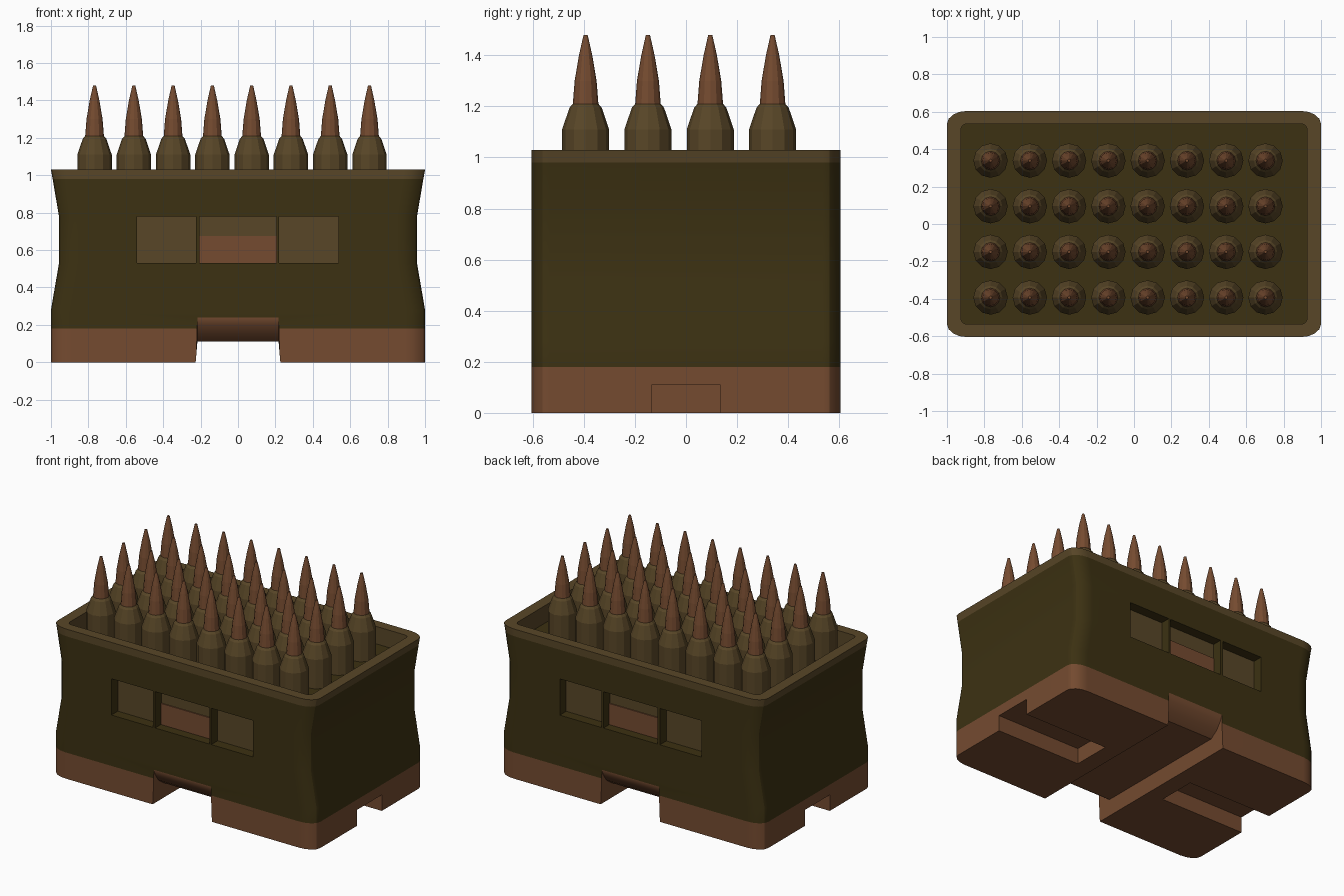
import bpy, bmesh, math

if "Cube" in bpy.data.objects:
    bpy.data.objects.remove(bpy.data.objects["Cube"])


def material(name, rgb):
    m = bpy.data.materials.new(name)
    lin = [((c / 255 + 0.055) / 1.055) ** 2.4 for c in rgb]
    m.diffuse_color = (*lin, 1)
    m.use_nodes = True
    m.node_tree.nodes["Principled BSDF"].inputs["Base Color"].default_value = m.diffuse_color
    return m


OLIVE = material("dark olive", (60, 49, 18))
KHAKI = material("khaki brown", (88, 70, 39))
COPPER = material("copper brown", (117, 75, 48))


def finish(bm, name, mats):
    bmesh.ops.recalc_face_normals(bm, faces=bm.faces[:])
    me = bpy.data.meshes.new(name)
    bm.to_mesh(me)
    bm.free()
    for m in mats:
        me.materials.append(m)
    ob = bpy.data.objects.new(name, me)
    bpy.context.collection.objects.link(ob)
    return ob


def rounded_rect(hx, hy, rx, ry, seg=4):
    pts = []
    for q, (sx, sy) in enumerate([(1, 1), (-1, 1), (-1, -1), (1, -1)]):
        for i in range(seg + 1):
            a = math.pi / 2 * (q + i / seg)
            pts.append((sx * (hx - rx) + rx * math.cos(a),
                        sy * (hy - ry) + ry * math.sin(a)))
    return pts


def loft(bm, rings):
    loops = [[bm.verts.new(p) for p in r] for r in rings]
    for a, b in zip(loops, loops[1:]):
        n = len(a)
        for i in range(n):
            bm.faces.new((a[i], a[(i + 1) % n], b[(i + 1) % n], b[i]))
    bm.faces.new(loops[0][::-1])
    bm.faces.new(loops[-1])


def box(name, x0, x1, y0, y1, z0, z1, mat):
    bm = bmesh.new()
    loft(bm, [[(x0, y0, z), (x1, y0, z), (x1, y1, z), (x0, y1, z)] for z in (z0, z1)])
    return finish(bm, name, [mat])


# Crate body: waisted sides, rim and shallow open tray on top
rings = []
for z, hx in [(0, 1), (0.18, 1), (0.28, 1), (0.53, 0.957), (0.78, 0.957), (0.98, 0.991), (1.03, 1)]:
    rings.append([(x, y, z) for x, y in rounded_rect(hx, 0.605, 0.11, 0.07)])
for z in (1.03, 0.91):
    rings.append([(x, y, z) for x, y in rounded_rect(0.925, 0.535, 0.03, 0.03)])
bm = bmesh.new()
loft(bm, rings)
body = finish(bm, "crate_body", [OLIVE, KHAKI, COPPER])

# Cutters: windows on both long sides
cutters = []
WINDOWS = [(-0.54, -0.225), (-0.207, 0.205), (0.22, 0.537)]
for s in (-1, 1):
    for x0, x1 in WINDOWS:
        y0, y1 = sorted((s * 0.535, s * 0.7))
        cutters.append(box("window_cutter", x0, x1, y0, y1, 0.53, 0.78, OLIVE))

# Cutter: lengthwise channel under the base with flared scooped ends
half = [(0.8, 0.24), (0.605, 0.24), (0.59, 0.20), (0.555, 0.15), (0.50, 0.11)]
profile = [(-0.8, -0.1)] + [(-y, z) for y, z in half] + half[::-1] + [(0.8, -0.1)]
bm = bmesh.new()
loft(bm, [[(s * (0.235 if z < 0 else 0.217), y, z) for y, z in profile] for s in (-1, 1)])
cutters.append(finish(bm, "channel_cutter", [COPPER]))

# Cutters: closed pockets under both short sides
for x0, x1 in ((0.35, 1.2), (-1.2, -0.35)):
    cutters.append(box("pocket_cutter", x0, x1, -0.135, 0.135, -0.1, 0.11, COPPER))

bpy.context.view_layer.objects.active = body
body.select_set(True)
for c in cutters:
    m = body.modifiers.new("cut", 'BOOLEAN')
    m.operation, m.solver, m.object = 'DIFFERENCE', 'EXACT', c
    bpy.ops.object.modifier_apply(modifier=m.name)
    bpy.data.objects.remove(c)

# Body colours by height and direction
for p in body.data.polygons:
    c, n = p.center, p.normal
    inside = abs(c.x) < 0.93 and abs(c.y) < 0.54
    if c.z < 0.179 or (c.z < 0.26 and abs(c.x) < 0.24 and (n.z < -0.1 or abs(n.x) > 0.5)):
        i = 2
    elif c.z > 0.979 and not inside:
        i = 1
    elif c.z > 0.92 and inside and n.z < 0.5:
        i = 1
    elif 0.5 < c.z < 0.8 and abs(abs(c.y) - 0.535) < 0.01 and abs(n.y) > 0.9:
        i = 1
    else:
        i = 0
    p.material_index = i
bpy.ops.object.shade_smooth_by_angle(angle=math.radians(28))
wn = body.modifiers.new("weighted", 'WEIGHTED_NORMAL')
wn.keep_sharp = True

# Copper plates in the middle windows
for s, side in ((-1, "front"), (1, "back")):
    y0, y1 = sorted((s * 0.534, s * 0.542))
    box(side + "_window_plate", -0.207, 0.205, y0, y1, 0.53, 0.675, COPPER)

# Cartridge: twelve-sided casing and pointed tip, repeated in a grid
SIDES = 12
PROFILE = [(0.092, 0.905), (0.092, 1.11), (0.063, 1.195), (0.05, 1.21),
           (0.043, 1.30), (0.026, 1.40), (0.008, 1.48)]
bm = bmesh.new()
loft(bm, [[(r * math.cos(2 * math.pi * i / SIDES), r * math.sin(2 * math.pi * i / SIDES), z)
           for i in range(SIDES)] for r, z in PROFILE])
first = finish(bm, "cartridge", [KHAKI, COPPER])
for p in first.data.polygons:
    p.material_index = 1 if p.center.z > 1.21 else 0
for i in range(8):
    for j in range(4):
        ob = first if i == j == 0 else first.copy()
        if ob is not first:
            bpy.context.collection.objects.link(ob)
        ob.name = f"cartridge_{i}_{j}"
        ob.location = (-0.767 + 0.21 * i, -0.393 + 0.244 * j, 0)
